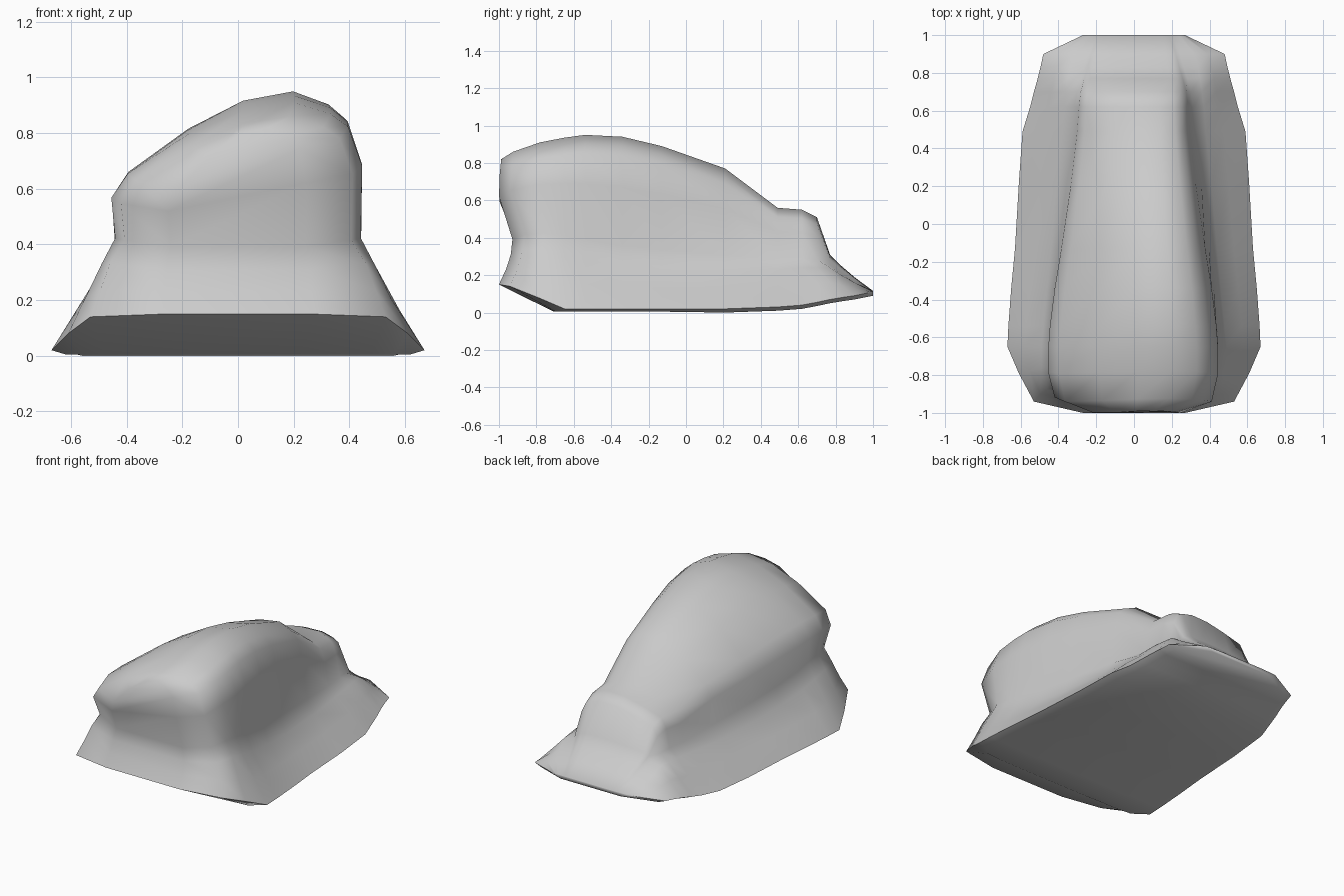
import bpy, bmesh

if "Cube" in bpy.data.objects:
    bpy.data.objects.remove(bpy.data.objects["Cube"])

# Stations along the rock, front to back:
# y, lip half width, lip z, foot half width, foot z, dome half width, dome top z
STATIONS = [
    (-1.00, .27, .15, .26, .31, .25, .82),
    (-.94, .53, .14, .46, .33, .42, .86),
    (-.79, .61, .08, .49, .33, .455, .91),
    (-.65, .67, .02, .49, .31, .455, .935),
    (-.54, .665, .02, .48, .28, .45, .95),
    (-.34, .65, .02, .46, .25, .43, .94),
    (-.13, .63, .02, .44, .23, .40, .89),
    (.21, .61, .02, .41, .22, .355, .77),
    (.49, .59, .03, .38, .23, .32, .56),
    (.62, .55, .04, .37, .24, .31, .55),
    (.70, .53, .055, .36, .24, .30, .51),
    (.77, .51, .07, .35, .24, .28, .31),
    (.83, .495, .08, .34, .20, .26, .25),
    (.90, .48, .09, .32, .16, .24, .19),
    (1.00, .27, .11, .24, .113, .20, .116),
]
# Dome outline (x, height fraction), from wall up to crown, lopsided
LEFT = [(-.97, .16), (-1, .41), (-.87, .56), (-.4, .8), (.04, .95)]
RIGHT = [(.97, .16), (.98, .61), (.87, .85), (.73, .93), (.44, 1)]
# How far the front face is pushed in at each height
FRONT = [(0, 0), (.15, 0), (.28, .06), (.42, .075), (.6, 0), (.7, 0), (1, .03)]


def lerp(a, b, t):
    return a + (b - a) * t


def push(z):
    for (z0, d0), (z1, d1) in zip(FRONT, FRONT[1:]):
        if z <= z1:
            return lerp(d0, d1, (z - z0) / (z1 - z0))
    return 0


def half_section(station, side, dome):
    y, w, zl, f, zf, a, top = station
    strength = max(0, min(1, (-y - .65) / .29))
    skew = max(0, min(1, (y - .1) / .5)) * .7      # rear becomes symmetric
    taper = max(0, min(1, (y + .7) / .9))          # walls lean in to the rear
    base_y = y if y > -.66 else -.69 + (y + .65) * .05
    base_z = max(0, zl - .02) if y > 0 else .005
    pts = [(side * (w - .05), base_y, base_z), (side * w, y, zl)]
    upper = [(side * lerp(w, f, lerp(.5, .55, taper)),
              lerp(zl, zf, lerp(.5, .55, taper))), (side * f, zf)]
    for i, ((x, t), (xr, tr)) in enumerate(zip(dome, RIGHT)):
        lean = 1 + taper * (.04, -.06, -.06, -.06, 0)[i]
        upper.append((x * a * lean, lerp(zf, top, lerp(t, tr, skew))))
    return pts + [(x, y + strength * push(z), z) for x, z in upper]


# Rock body: loft through the stations
bm = bmesh.new()
rings = []
for st in STATIONS:
    loop = half_section(st, -1, LEFT) + half_section(st, 1, RIGHT)[::-1]
    rings.append([bm.verts.new(p) for p in loop])
n = len(rings[0])
for r0, r1 in zip(rings, rings[1:]):
    for i in range(n):
        j = (i + 1) % n
        bm.faces.new((r0[i], r0[j], r1[j], r1[i]))

# Front and rear ends: bands joining left to right
for r in (rings[0], rings[-1]):
    for i in range(n // 2 - 1):
        bm.faces.new((r[i], r[i + 1], r[n - 2 - i], r[n - 1 - i]))
bmesh.ops.recalc_face_normals(bm, faces=bm.faces)

mesh = bpy.data.meshes.new("rock")
bm.to_mesh(mesh)
bm.free()
rock = bpy.data.objects.new("rock", mesh)
bpy.context.collection.objects.link(rock)
bpy.context.view_layer.objects.active = rock
rock.select_set(True)
bpy.ops.object.shade_smooth_by_angle(angle=1.25)
